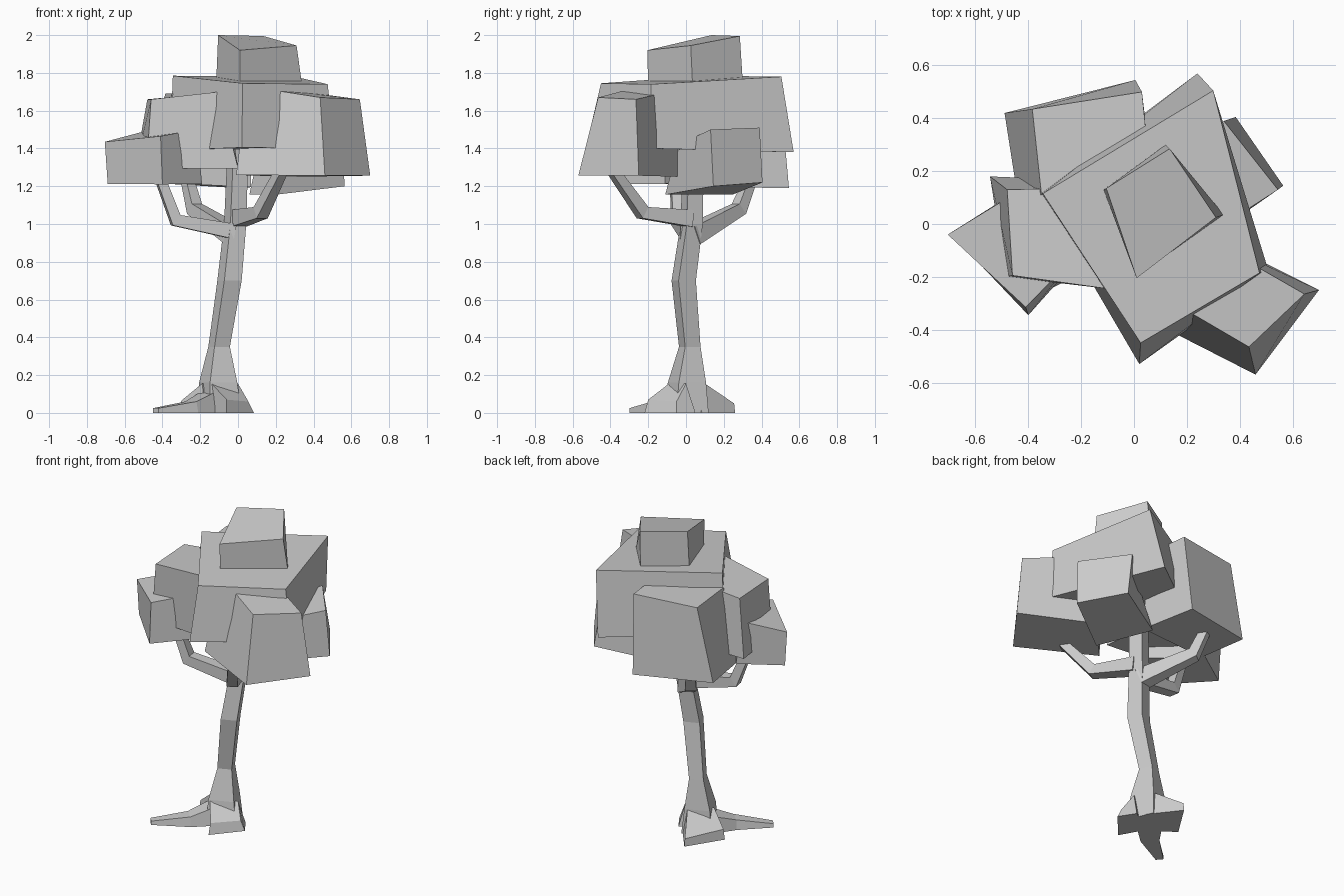
import bpy, bmesh, math
from mathutils import Vector


def loft(name, rings):
    """Flat-faced solid through a series of four-cornered rings."""
    bm = bmesh.new()
    vs = [[bm.verts.new(p) for p in r] for r in rings]
    for a, b in zip(vs, vs[1:]):
        for i in range(4):
            j = (i + 1) % 4
            bm.faces.new((a[i], a[j], b[j], b[i]))
    bm.faces.new(vs[0])
    bm.faces.new(vs[-1])
    bmesh.ops.recalc_face_normals(bm, faces=bm.faces)
    me = bpy.data.meshes.new(name)
    bm.to_mesh(me)
    bm.free()
    ob = bpy.data.objects.new(name, me)
    bpy.context.collection.objects.link(ob)
    return ob


def branch(name, path):
    """Square limb along (x, y, z, radius) points."""
    pts = [Vector(p[:3]) for p in path]
    rings = []
    for i, p in enumerate(pts):
        d = (pts[min(i + 1, len(pts) - 1)] - pts[max(i - 1, 0)]).normalized()
        side = d.cross(Vector((0, 0, 1))).normalized()
        up = side.cross(d)
        r = path[i][3]
        rings.append([p + r * (a * side + b * up)
                      for a, b in ((-1, -1), (1, -1), (1, 1), (-1, 1))])
    loft(name, rings)


# Trunk: twisted square section, flared at the base
trunk = [(-.10, 0, 0, .13), (-.105, .005, .16, .11), (-.10, .02, .35, .062),
         (-.045, -.012, .70, .07), (-.015, .03, 1.0, .064), (.0, .04, 1.4, .06)]
loft("trunk", [[(x + r * math.cos(math.radians(-113 + 90 * k)),
                 y + r * math.sin(math.radians(-113 + 90 * k)), z)
                for k in range(4)] for x, y, z, r in trunk])

# Roots, each from the trunk out to its tip
loft("root_back", [
    [(-.19, -.02, .155), (-.08, .10, .155), (-.03, .08, 0), (-.17, -.06, 0)],
    [(-.30, .04, .065), (-.17, .255, .05), (-.17, .26, 0), (-.31, .04, 0)]])
loft("root_front_right", [
    [(-.14, -.09, .155), (0, .0, .155), (.02, .05, 0), (-.15, -.06, 0)],
    [(-.06, -.20, .07), (.055, -.05, .06), (.085, -.05, 0), (-.06, -.22, 0)]])
loft("root_front_left", [
    [(-.20, .01, .11), (-.12, -.09, .11), (-.10, -.09, 0), (-.20, .02, 0)],
    [(-.28, -.12, .06), (-.22, -.18, .06), (-.21, -.19, 0), (-.29, -.11, 0)],
    [(-.45, -.265, .025), (-.42, -.30, .025), (-.42, -.30, 0), (-.45, -.265, 0)]])

# Branches holding the side foliage
branch("branch_left", [(-.02, .01, .96, .04), (-.33, -.04, 1.02, .034), (-.42, -.06, 1.26, .024)])
branch("branch_back", [(-.02, .03, .94, .05), (-.23, .28, 1.08, .034), (-.28, .36, 1.28, .024)])
branch("branch_front", [(0, .02, 1.03, .045), (.12, -.23, 1.06, .034), (.24, -.40, 1.30, .024)])

# Foliage blocks: top ring, bottom ring
loft("foliage_main", [
    [(-.345, .115, 1.785), (.30, .505, 1.78), (.475, -.185, 1.74), (.025, -.45, 1.745)],
    [(-.36, .12, 1.39), (.24, .57, 1.38), (.51, -.18, 1.40), (.02, -.53, 1.405)]])
loft("foliage_crown", [
    [(-.105, .135, 2.0), (.135, .285, 1.995), (.31, .025, 1.945), (.01, -.205, 1.92)],
    [(-.115, .13, 1.76), (.12, .30, 1.76), (.34, .035, 1.73), (.01, -.20, 1.72)]])
loft("foliage_front_right", [
    [(.05, -.24, 1.73), (.27, -.05, 1.71), (.645, -.265, 1.66), (.435, -.465, 1.67)],
    [(-.01, -.33, 1.26), (.27, -.035, 1.25), (.70, -.25, 1.256), (.46, -.57, 1.256)]])
loft("foliage_left", [
    [(-.46, -.195, 1.66), (-.48, .13, 1.66), (-.06, .14, 1.70), (-.10, -.245, 1.70)],
    [(-.485, -.20, 1.295), (-.545, .18, 1.30), (-.05, .16, 1.295), (0, -.25, 1.295)]])
loft("foliage_far_left", [
    [(-.705, -.04, 1.435), (-.46, .11, 1.50), (-.22, -.12, 1.50), (-.41, -.315, 1.465)],
    [(-.69, -.04, 1.213), (-.45, .12, 1.22), (-.19, -.11, 1.213), (-.40, -.345, 1.21)]])
loft("foliage_back_left", [
    [(-.385, .435, 1.69), (.03, .50, 1.695), (.06, .20, 1.70), (-.35, .11, 1.69)],
    [(-.49, .42, 1.22), (.005, .545, 1.19), (.07, .17, 1.195), (-.44, .10, 1.22)]])
loft("foliage_back_right", [
    [(.34, .39, 1.51), (.545, .13, 1.50), (.28, -.04, 1.42), (.12, .20, 1.43)],
    [(.385, .405, 1.22), (.565, .145, 1.20), (.20, -.11, 1.155), (.06, .245, 1.155)]])
